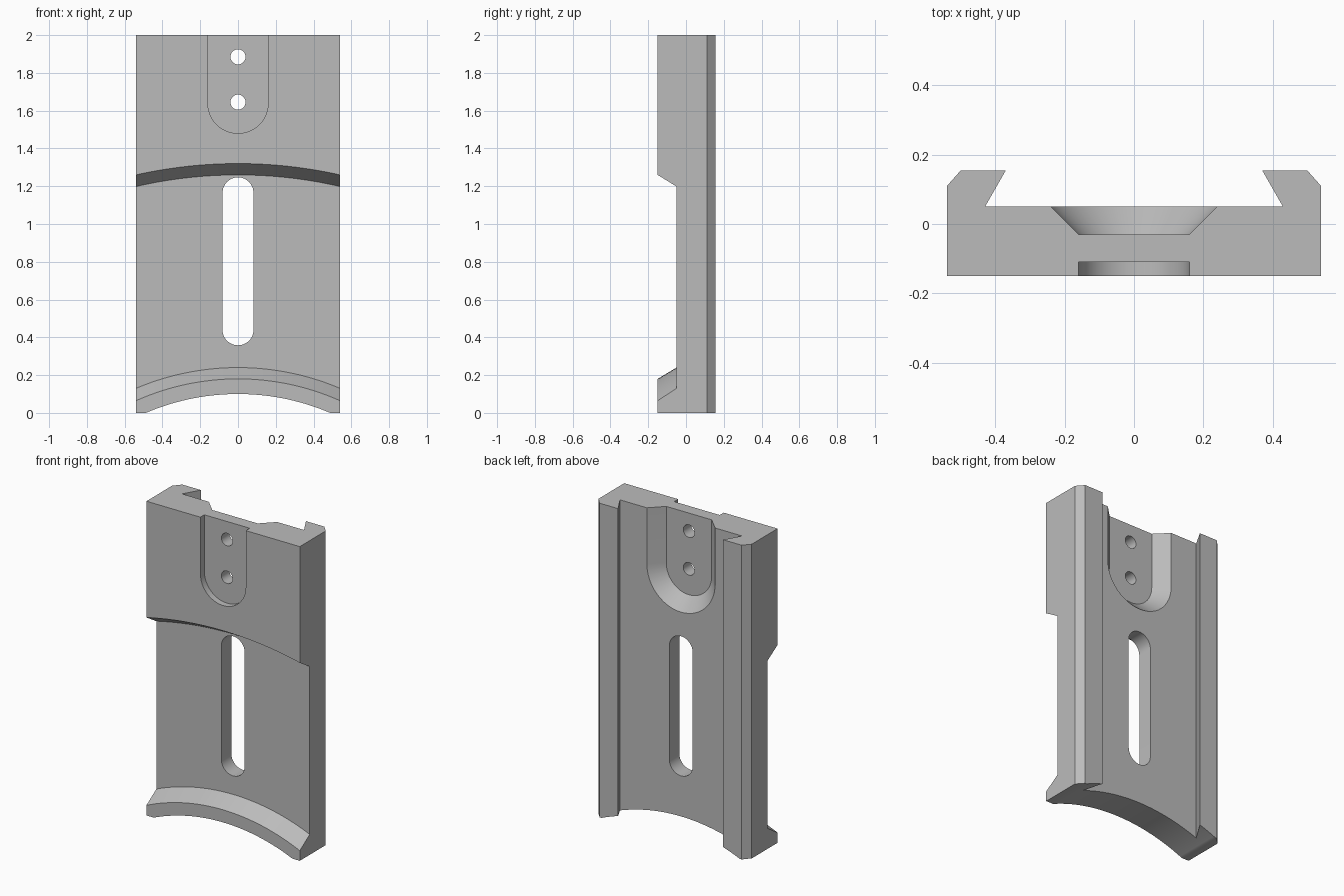
import bpy, bmesh
from math import sin, cos, pi, radians

cube = bpy.data.objects.get("Cube")
if cube:
    bpy.data.objects.remove(cube, do_unlink=True)

grey = bpy.data.materials.new("plain_grey")
grey.use_nodes = True
COLOUR = (0.5, 0.5, 0.5, 1)
grey.diffuse_color = COLOUR
grey.node_tree.nodes["Principled BSDF"].inputs["Base Color"].default_value = COLOUR


def loft(name, loops):
    """Closed solid through matching loops of points, capped at both ends."""
    bm = bmesh.new()
    rings = [[bm.verts.new(p) for p in loop] for loop in loops]
    n = len(rings[0])
    for a, b in zip(rings, rings[1:]):
        for i in range(n):
            j = (i + 1) % n
            bm.faces.new((a[i], a[j], b[j], b[i]))
    bm.faces.new(rings[0])
    bm.faces.new(rings[-1])
    bmesh.ops.remove_doubles(bm, verts=bm.verts, dist=1e-5)
    bmesh.ops.recalc_face_normals(bm, faces=bm.faces)
    mesh = bpy.data.meshes.new(name)
    bm.to_mesh(mesh)
    bm.free()
    mesh.materials.append(grey)
    obj = bpy.data.objects.new(name, mesh)
    bpy.context.scene.collection.objects.link(obj)
    return obj


def slot(name, low, high, sections, steps=24):
    """Round-ended slot along y; sections are (y, radius) pairs."""
    loops = []
    for y, r in sections:
        loop = []
        for z, start in ((low, pi), (high, 0)):
            for i in range(steps + 1):
                a = start + pi * i / steps
                loop.append((r * cos(a), y, z + r * sin(a)))
        loops.append(loop)
    return loft(name, loops)


# Plate with a dovetail channel along its back
half = [(0.54, -0.15), (0.54, 0.11), (0.5, 0.155), (0.37, 0.155), (0.43, 0.05)]
outline = half + [(-x, y) for x, y in reversed(half)]
plate = loft("dovetail_plate", [[(x, y, z) for x, y in outline] for z in (0, 2)])

# Front recess swept about the same axis as the curved bottom edge
AXIS_Z = -1.14
ring = [(1.26, -0.25), (1.38, -0.05), (2.4, -0.05), (2.52, -0.25)]
sweep = []
for i in range(49):
    a = radians(-36 + 1.5 * i)
    sweep.append([(r * sin(a), y, AXIS_Z + r * cos(a)) for r, y in ring])

through = (-0.3, 0.3)
cutters = [
    loft("front_recess_cutter", sweep),
    slot("bottom_arc_cutter", AXIS_Z, AXIS_Z, [(y, 1.24) for y in through], 120),
    slot("long_slot_cutter", 0.44, 1.165, [(y, 0.082) for y in through]),
    slot("front_pocket_cutter", 1.64, 2.5, [(-0.25, 0.16), (-0.11, 0.16)]),
    slot("back_pocket_cutter", 1.64, 2.5, [(-0.03, 0.16), (0.07, 0.26)]),
]
for z in (1.645, 1.885):
    cutters.append(slot("screw_hole_cutter", z, z, [(y, 0.04) for y in through], 16))

# Cut every feature, then drop the cutters
bpy.ops.object.select_all(action="DESELECT")
plate.select_set(True)
bpy.context.view_layer.objects.active = plate
for cutter in cutters:
    cutter.hide_render = True
    mod = plate.modifiers.new(cutter.name, "BOOLEAN")
    mod.operation = "DIFFERENCE"
    mod.solver = "EXACT"
    mod.object = cutter
    bpy.ops.object.modifier_apply(modifier=mod.name)
    bpy.data.objects.remove(cutter, do_unlink=True)

bpy.ops.object.shade_smooth_by_angle(angle=radians(25))
